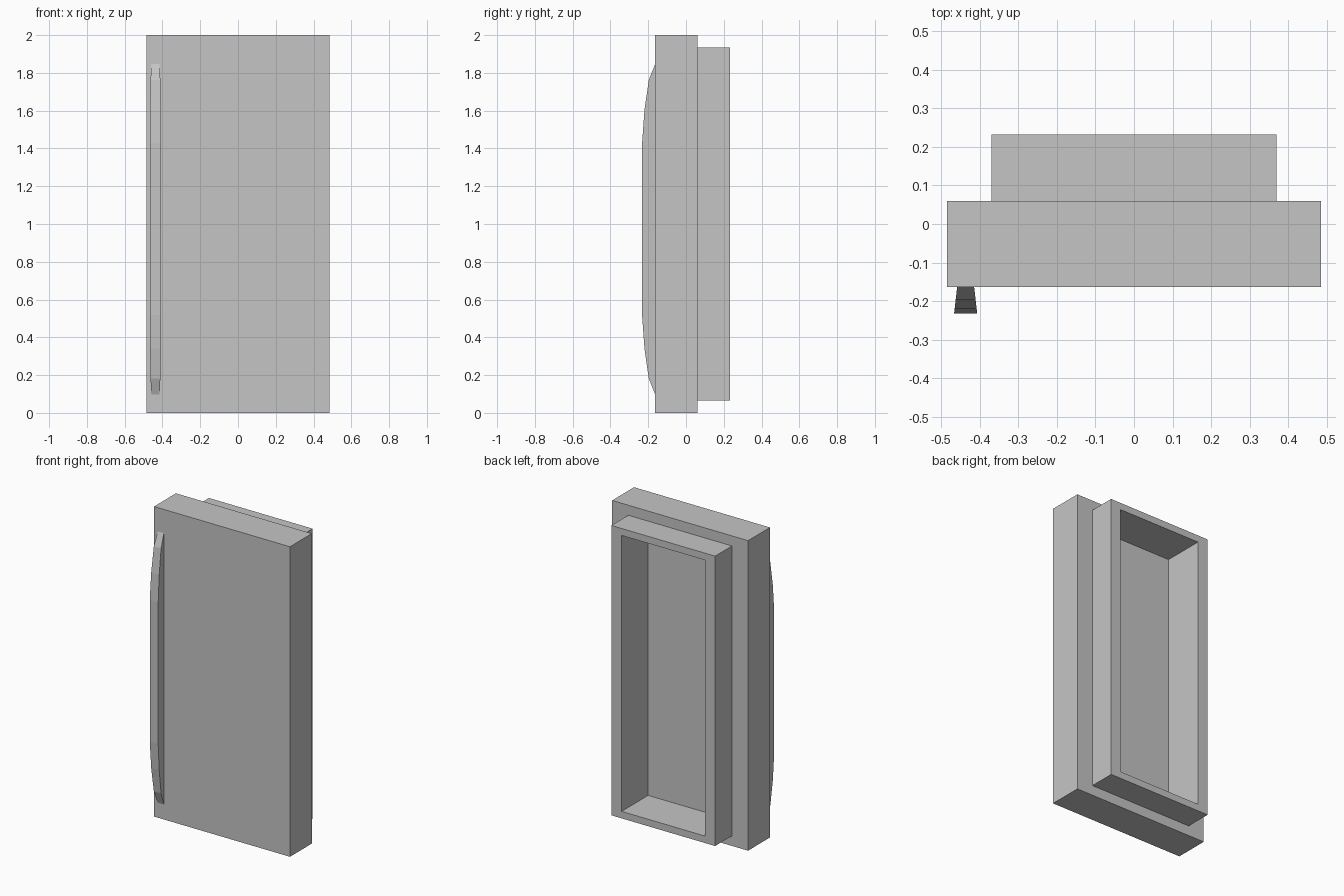
import bpy, bmesh

cube = bpy.data.objects.get("Cube")
if cube:
    bpy.data.objects.remove(cube, do_unlink=True)

grey = bpy.data.materials.new("light_grey")
grey.use_nodes = True
colour = (0.56, 0.56, 0.56, 1)
grey.diffuse_color = colour
grey.node_tree.nodes["Principled BSDF"].inputs["Base Color"].default_value = colour


def finish(bm, name):
    bmesh.ops.recalc_face_normals(bm, faces=bm.faces)
    mesh = bpy.data.meshes.new(name)
    bm.to_mesh(mesh)
    bm.free()
    mesh.materials.append(grey)
    obj = bpy.data.objects.new(name, mesh)
    bpy.context.collection.objects.link(obj)
    return obj


def bridge(bm, a, b):
    """Join two vertex loops of equal length with quads."""
    n = len(a)
    for i in range(n):
        j = (i + 1) % n
        bm.faces.new((a[i], a[j], b[j], b[i]))


# Door: rectangular rings (half width, half height, y) from the front panel,
# round the raised liner and down into its deep pocket
MID = 1.0
rings = [
    (0.485, 1.0, -0.163),
    (0.485, 1.0, 0.06),
    (0.37, 0.935, 0.06),
    (0.37, 0.935, 0.232),
    (0.297, 0.89, 0.232),
    (0.297, 0.89, -0.038),
]
bm = bmesh.new()
loops = [[bm.verts.new((sx * hx, y, MID + sz * hz))
          for sx, sz in ((-1, -1), (1, -1), (1, 1), (-1, 1))]
         for hx, hz, y in rings]
for a, b in zip(loops, loops[1:]):
    bridge(bm, a, b)
bm.faces.new(loops[0])
bm.faces.new(loops[-1])
finish(bm, "door")

# Handle: bowed outline, mirrored top to bottom, flaring towards the front
HANDLE_X, HANDLE_Z, BASE_Y = -0.437, 0.972, -0.163
outer = [(BASE_Y, 0.875), (-0.197, 0.79), (-0.22, 0.63), (-0.2325, 0.455)]
inner = [(BASE_Y, 0.622), (-0.198, 0.618), (-0.207, 0.455)]


def mirrored(half):
    return half + [(y, -z) for y, z in reversed(half)]


bm = bmesh.new()
sides = []
for s in (-1, 1):
    strips = []
    for half in (outer, inner):
        strips.append([bm.verts.new((HANDLE_X + s * (0.022 + 0.115 * (BASE_Y - y)),
                                     y, HANDLE_Z + z)) for y, z in mirrored(half)])
    sides.append(strips[0] + strips[1][::-1])
bridge(bm, *sides)
for side in sides:
    bm.faces.new(side)
# Split the concave side outlines cleanly
bmesh.ops.triangulate(bm, faces=[f for f in bm.faces if len(f.verts) > 4])
finish(bm, "handle")
